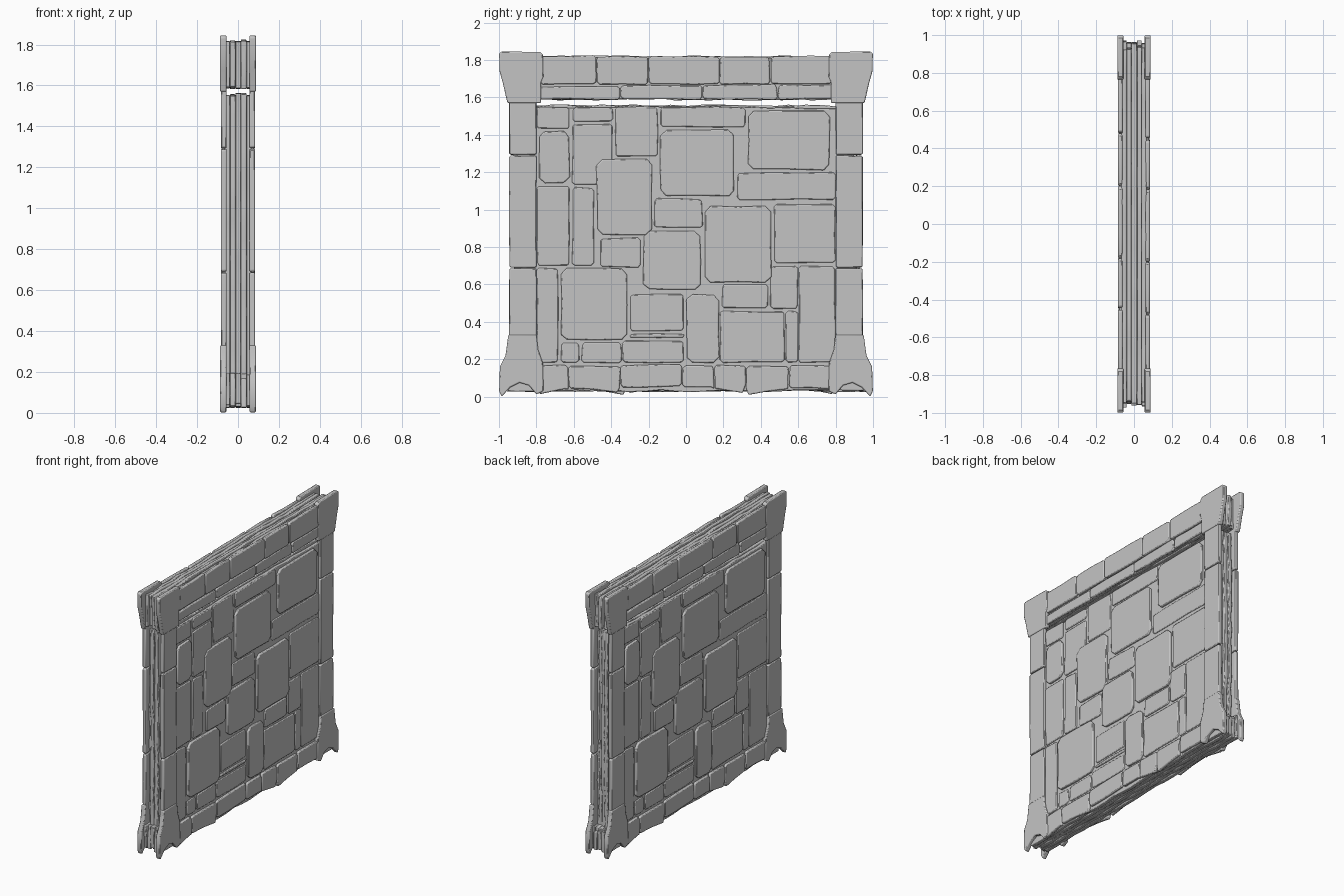
import bpy, bmesh, random
from mathutils import Vector

random.seed(4)
cube = bpy.data.objects.get("Cube")
if cube:
    bpy.data.objects.remove(cube, do_unlink=True)

stone = bpy.data.materials.new("grey_stone")
stone.use_nodes = True
grey = (0.55, 0.55, 0.55, 1)
stone.diffuse_color = grey
bsdf = stone.node_tree.nodes["Principled BSDF"]
bsdf.inputs["Base Color"].default_value = grey
bsdf.inputs["Roughness"].default_value = 0.9


def rect(y0, y1, z0, z1, cut=0.0):
    """Rectangle outline, with the corners clipped when cut is given."""
    if not cut:
        return [(y0, z0), (y1, z0), (y1, z1), (y0, z1)]
    c = min(cut, (y1 - y0) / 4, (z1 - z0) / 4)
    return [(y0 + c, z0), (y1 - c, z0), (y1, z0 + c), (y1, z1 - c),
            (y1 - c, z1), (y0 + c, z1), (y0, z1 - c), (y0, z0 + c)]


def rough(pts, step, amp):
    """Subdivide an outline and shake its points to look weathered."""
    out = []
    for a, b in zip(pts, pts[1:] + pts[:1]):
        a, b = Vector(a), Vector(b)
        n = max(1, round((b - a).length / step))
        for i in range(n):
            p = a.lerp(b, i / n)
            out.append((p.x + random.uniform(-amp, amp),
                        p.y + random.uniform(-amp, amp)))
    return out


def prism(bm, pts, x0, x1, both=True):
    """Extrude a (y, z) outline along x; both adds the copy turned half round."""
    for s in ((1, -1) if both else (1,)):
        low = [bm.verts.new((s * x0, s * y, max(z, 0))) for y, z in pts]
        high = [bm.verts.new((s * x1, s * y, max(z, 0))) for y, z in pts]
        bm.faces.new(low[::-1])
        bm.faces.new(high)
        for i in range(len(pts)):
            j = (i + 1) % len(pts)
            bm.faces.new((low[i], low[j], high[j], high[i]))


def finish(name, bm, bevel):
    bmesh.ops.recalc_face_normals(bm, faces=bm.faces)
    mesh = bpy.data.meshes.new(name)
    bm.to_mesh(mesh)
    bm.free()
    mesh.materials.append(stone)
    obj = bpy.data.objects.new(name, mesh)
    bpy.context.collection.objects.link(obj)
    mod = obj.modifiers.new("worn_edges", "BEVEL")
    mod.width = bevel
    mod.segments = 2
    mod.limit_method = "ANGLE"
    mod.angle_limit = 0.8
    bpy.ops.object.select_all(action="DESELECT")
    obj.select_set(True)
    bpy.context.view_layer.objects.active = obj
    bpy.ops.object.shade_smooth_by_angle(angle=0.6)


# Layered core: upright leaves of uneven size, with a slot under the cornice
edges = [-0.066, -0.04, -0.013, 0.015, 0.041, 0.066]
leaves = {"wall_core": (0.92, 0.05, 1.55), "cornice_core": (0.95, 1.59, 1.815),
          "footing_core": (0.955, 0.03, 0.17)}
for name, (reach, z0, z1) in leaves.items():
    bm = bmesh.new()
    for x0, x1 in zip(edges, edges[1:]):
        r0, r1 = (reach + random.uniform(-0.025, 0.015) for _ in "ab")
        top = z1 + random.uniform(-0.01, 0.008)
        prism(bm, rough(rect(-r0, r1, z0, top), 0.09, 0.007), x0, x1, False)
    finish(name, bm, 0.004)

# Proud face stones, in hundredths: y from, y to, z from, z to
proud = [(-48, -18, 86, 127), (-14, 26, 107, 143), (10, 46, 61, 102),
         (-23, 8, 57, 89), (-67, -31, 30, 69), (33, 77, 121, 153),
         (-79, -62, 114, 142), (0, 18, 18, 55)]
# Flatter stones that fill in between them
filler = [(-61, -39, 113, 146), (-46, -24, 69, 85), (-61, -49, 70, 112),
          (18, 53, 18, 46), (-30, -1, 35, 55), (-34, -1, 18, 30),
          (47, 80, 71, 103), (45, 60, 47, 70), (60, 80, 18, 70),
          (-38, -15, 128, 155), (27, 80, 105, 120), (-56, -34, 18, 29),
          (-80, -68, 18, 69), (-80, -62, 70, 113), (-17, 9, 90, 106),
          (-14, 32, 144, 155), (19, 44, 47, 60), (-80, -62, 143, 155),
          (-61, -39, 147, 155), (53, 60, 18, 46), (-30, -1, 31, 34),
          (-67, -57, 18, 29)]
for name, stones, depth, cut in (("proud_stones", proud, 0.081, 0.03),
                                 ("filler_stones", filler, 0.074, 0.012)):
    bm = bmesh.new()
    for s in stones:
        y0, y1, z0, z1 = (v / 100 for v in s)
        outline = rect(y0 + 0.003, y1 - 0.003, z0 + 0.003, z1 - 0.003, cut)
        prism(bm, rough(outline, 0.15, 0.004), 0.06,
              depth + random.uniform(-0.002, 0.002))
    finish(name, bm, 0.006)

# Long courses of blocks: cornice, its lower moulding and the footing
courses = {
    "cornice_blocks": (1.672, 1.825, 0.084, [-0.78, -0.48, -0.2, 0.18, 0.45, 0.78]),
    "moulding_blocks": (1.59, 1.668, 0.079, [-0.79, -0.35, 0.09, 0.49, 0.79]),
    "footing_blocks": (0.03, 0.172, 0.082,
                       [-0.79, -0.63, -0.35, -0.02, 0.15, 0.32, 0.55, 0.79]),
}
for name, (z0, z1, depth, joints) in courses.items():
    bm = bmesh.new()
    for y0, y1 in zip(joints, joints[1:]):
        drop = random.uniform(0, 0.012)
        outline = rect(y0 + 0.002, y1 - 0.002, z0, z1 - drop, 0.012)
        if name == "footing_blocks":
            outline = [(y, z + random.uniform(-0.025, 0.03) if z < 0.1 else z)
                       for y, z in outline]
        prism(bm, rough(outline, 0.12, 0.004), 0.06, depth)
    finish(name, bm, 0.006)

# Corner pillars: shaft, flared cap and flared ragged base on each face
cap = [(0.955, 1.57), (0.775, 1.57), (0.775, 1.68), (0.762, 1.71),
       (0.765, 1.83), (0.78, 1.843), (0.985, 1.845), (0.999, 1.835),
       (0.997, 1.74), (0.98, 1.68)]
base = [(0.95, 0.33), (0.8, 0.33), (0.79, 0.25), (0.765, 0.18), (0.762, 0.03),
        (0.8, 0.012), (0.84, 0.06), (0.89, 0.075), (0.94, 0.05), (0.985, 0.0),
        (0.999, 0.03), (0.995, 0.16), (0.965, 0.22)]
shafts, caps, bases = bmesh.new(), bmesh.new(), bmesh.new()
for side in (-1, 1):
    for z0, z1 in ((0.3, 0.686), (0.692, 1.288), (1.294, 1.6)):
        outline = rough(rect(0.8, 0.945, z0, z1, 0.006), 0.2, 0.002)
        prism(shafts, [(side * y, z) for y, z in outline], 0.056, 0.083)
    prism(caps, [(side * y, z) for y, z in cap], 0.056, 0.088)
    prism(bases, [(side * y, z) for y, z in base], 0.056, 0.088)
finish("pillar_shafts", shafts, 0.005)
finish("pillar_caps", caps, 0.006)
finish("pillar_bases", bases, 0.006)

# Inner leaves between the pillar bases
bm = bmesh.new()
for side in (-1, 1):
    for x0, x1 in zip(edges, edges[1:]):
        end = 0.96 + random.uniform(-0.015, 0.01)
        outline = rough(rect(0.8, end, 0.04, 0.19), 0.07, 0.008)
        prism(bm, [(side * y, z) for y, z in outline], x0, x1, False)
finish("base_core", bm, 0.004)
